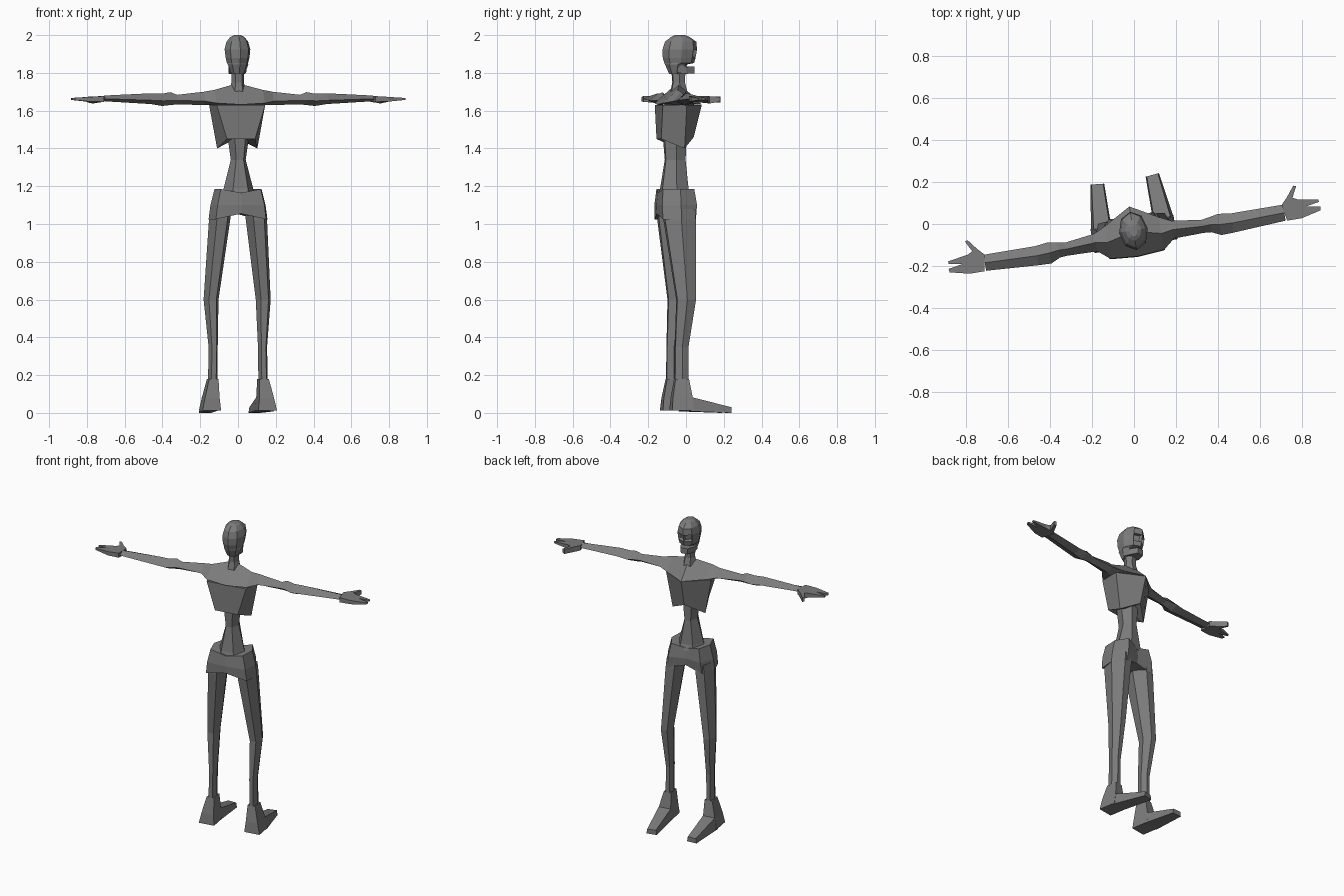
import bpy, bmesh, math
from mathutils import Matrix, Vector

grey = bpy.data.materials.new("mid grey")
grey.diffuse_color = (0.2, 0.2, 0.2, 1)
# The whole figure is turned a little about z
TURN = Matrix.Translation((0, -0.05, 0)) @ Matrix.Rotation(math.radians(9.5), 4, 'Z')


def finish(name, bm, mirror=False):
    bmesh.ops.recalc_face_normals(bm, faces=bm.faces)
    me = bpy.data.meshes.new(name)
    bm.to_mesh(me)
    bm.free()
    me.materials.append(grey)
    ob = bpy.data.objects.new(name, me)
    bpy.context.collection.objects.link(ob)
    ob.matrix_world = TURN
    if mirror:
        ob.modifiers.new("mirror", 'MIRROR')
    return ob


def loft(rings):
    bm = bmesh.new()
    vs = [[bm.verts.new(p) for p in r] for r in rings]
    n = len(vs[0])
    for a, b in zip(vs, vs[1:]):
        for i in range(n):
            bm.faces.new((a[i], a[(i + 1) % n], b[(i + 1) % n], b[i]))
    bm.faces.new(vs[0])
    bm.faces.new(vs[-1])
    return bm


def ring(z, x0, x1, y0, y1, n=6, phase=0.0):
    """Polygon ring filling the given x and y range."""
    raw = [(math.cos(phase + math.tau * i / n), math.sin(phase + math.tau * i / n)) for i in range(n)]
    mx, my = max(p[0] for p in raw), max(p[1] for p in raw)
    return [((x0 + x1) / 2 + p[0] / mx * (x1 - x0) / 2,
             (y0 + y1) / 2 + p[1] / my * (y1 - y0) / 2, z) for p in raw]


def box_ring(z, x0, x1, y0, y1):
    return ring(z, x0, x1, y0, y1, 4, math.pi / 4)


def arm_ring(x, y0, y1, z0, z1, side):
    """Roof-like arm section with a ridge on top."""
    ym = (y0 + y1) / 2
    return [(x, ym, z1), (x, y1, side), (x, ym, z0), (x, y0, side)]


# Legs
finish("leg", loft([
    ring(1.08, .035, .150, -.085, .080),
    ring(1.02, .042, .156, -.082, .082),
    ring(0.60, .100, .180, -.022, .078),
    ring(0.35, .108, .157, -.030, .040),
    ring(0.17, .110, .160, -.032, .040)]), True)

# Feet: ankle block and toe wedge
finish("heel", loft([
    box_ring(.18, .110, .160, -.032, .040),
    box_ring(.08, .107, .185, -.050, .056),
    box_ring(.012, .100, .200, -.056, .060)]), True)
finish("toe", loft([
    [(.107, .055, .082), (.185, .055, .082), (.200, .045, .008), (.100, .045, .012)],
    [(.105, .262, .030), (.160, .268, .030), (.165, .268, .000), (.100, .262, .000)]]), True)

# Pelvis, arched between the legs
def pelvis_ring(w, back, front, z, zmid):
    half = [(w * .72, front, z), (w, 0, z), (w * .85, back, z)]
    return ([(0, front * .8, zmid)] + half + [(0, back - .01, zmid)]
            + [(-x, y, zz) for x, y, zz in reversed(half)])

finish("pelvis", loft([
    pelvis_ring(.158, -.095, .085, 1.025, 1.055),
    pelvis_ring(.148, -.098, .092, 1.10, 1.10),
    pelvis_ring(.126, -.090, .080, 1.185, 1.165)]))

# Waist
finish("waist", loft([
    ring(1.15, -.090, .090, -.092, .070),
    ring(1.185, -.080, .080, -.082, .058),
    ring(1.34, -.040, .040, -.060, .045),
    ring(1.48, -.060, .060, -.070, .050)]))

# Rib cage with a pointed breastbone and low side ribs
bm = loft([
    [(-.13, -.095, 1.63), (.13, -.095, 1.63), (.15, .03, 1.63), (0, .135, 1.63), (-.15, .03, 1.63)],
    [(-.075, -.095, 1.45), (.075, -.095, 1.45), (.108, .025, 1.40), (0, .092, 1.46), (-.108, .025, 1.40)]])
bottom = [f for f in bm.faces if all(v.co.z < 1.5 for v in f.verts)]
peak = bmesh.ops.poke(bm, faces=bottom)["verts"][0]
peak.co.z = 1.46
finish("rib_cage", bm)

# Shoulders and arms
bm = loft([
    arm_ring(.000, -.105, .135, 1.63, 1.745, 1.632),
    arm_ring(.130, -.095, .062, 1.63, 1.710, 1.640),
    arm_ring(.185, -.050, .035, 1.63, 1.700, 1.650),
    arm_ring(.330, -.047, .016, 1.633, 1.684, 1.655),
    arm_ring(.365, -.050, .022, 1.630, 1.698, 1.655),
    arm_ring(.410, -.071, .031, 1.625, 1.690, 1.652),
    arm_ring(.472, -.069, .023, 1.635, 1.692, 1.655),
    arm_ring(.722, -.054, .023, 1.650, 1.680, 1.663)])
bmesh.ops.delete(bm, geom=[f for f in bm.faces if all(abs(v.co.x) < .001 for v in f.verts)],
                 context='FACES')
finish("arm", bm, True)

# Hands: thin tapering plates with thumb and two finger groups
outline = [(.716, .023), (.746, .054), (.785, .104), (.799, .100), (.772, .048), (.795, .036),
           (.893, .020), (.893, .008), (.827, -.004), (.897, -.016), (.894, -.033),
           (.800, -.055), (.729, -.055)]
rings = []
for s in (-1, 1):
    rings.append([(x, y, 1.662 + s * (.016 - .011 * (x - .716) / .18)
                   - .012 * max(0, 1 - abs(x - .77) / .04) * (s < 0)) for x, y in outline])
finish("hand", loft(rings), True)

# Neck
finish("neck", loft([
    ring(1.70, -.042, .042, -.030, .055),
    ring(1.75, -.034, .034, -.020, .042),
    ring(1.87, -.034, .034, -.030, .048)]))

# Skull, with the eye sockets sunk into the two front faces
def skull_ring(z, w, back, front):
    return ring(z, -w, w, back, front, 8)

bm = loft([
    skull_ring(1.795, .036, -.040, .030),
    skull_ring(1.845, .055, -.062, .058),
    skull_ring(1.852, .057, -.065, .094),
    skull_ring(1.880, .064, -.074, .102),
    skull_ring(1.925, .069, -.075, .110),
    skull_ring(1.965, .058, -.062, .106),
    skull_ring(1.990, .038, -.030, .070),
    skull_ring(2.000, .018, -.010, .045)])
bm.normal_update()
eyes = [f for f in bm.faces if 1.89 < f.calc_center_median().z < 1.91
        and f.calc_center_median().y > .07]
bmesh.ops.recalc_face_normals(bm, faces=bm.faces)
bmesh.ops.inset_individual(bm, faces=eyes, thickness=.006, depth=-.018)
finish("skull", bm)

# Jaw, leaving the mouth open
finish("jaw", loft([
    [(-.044, .000, 1.800), (.044, .000, 1.800), (.048, .000, 1.850), (-.048, .000, 1.850)],
    [(-.042, .045, 1.795), (.042, .045, 1.795), (.044, .045, 1.832), (-.044, .045, 1.832)],
    [(-.022, .092, 1.797), (.022, .092, 1.797), (.024, .093, 1.834), (-.024, .093, 1.834)]]))
